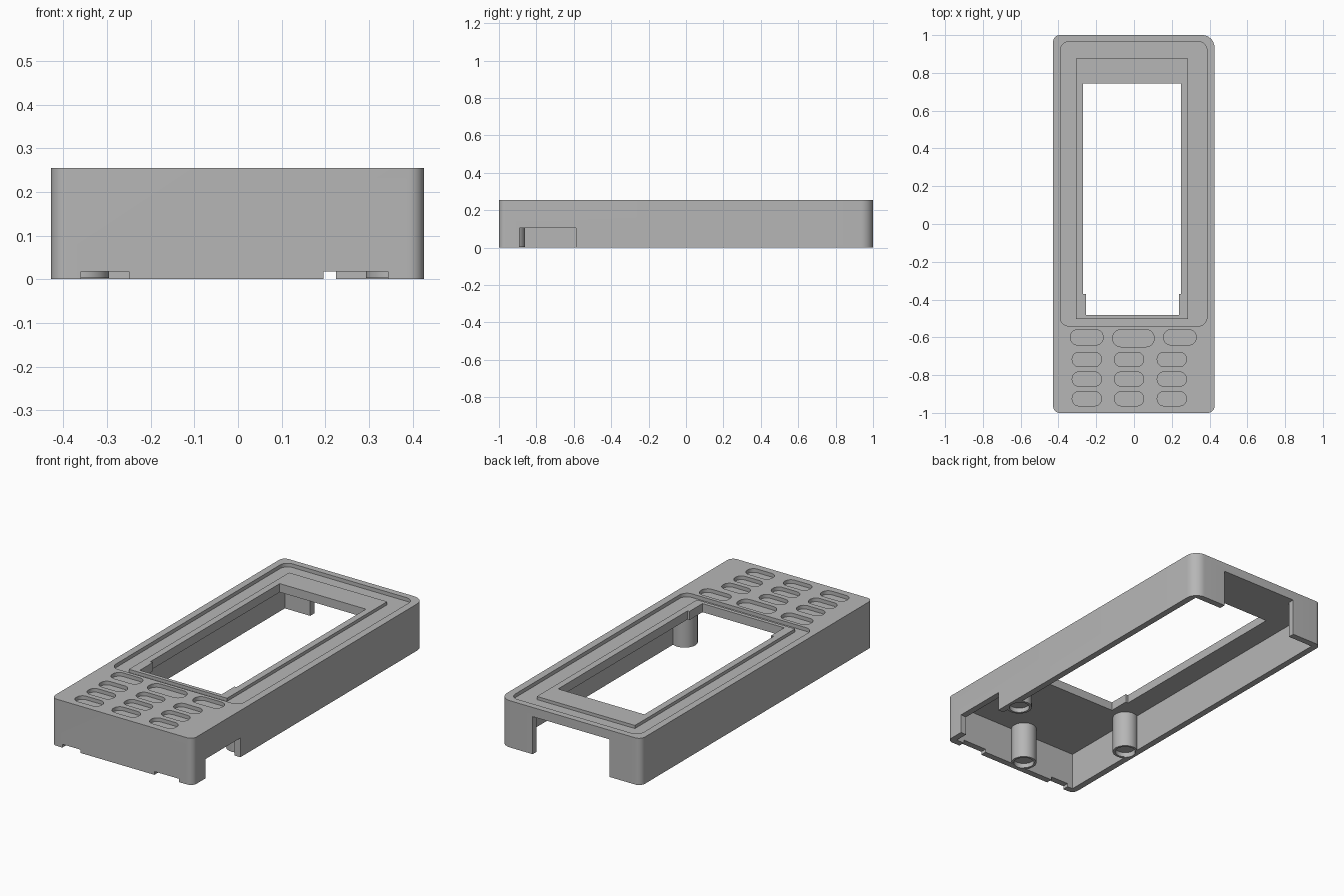
import bpy, bmesh
from math import sin, cos, pi

if "Cube" in bpy.data.objects:
    bpy.data.objects.remove(bpy.data.objects["Cube"], do_unlink=True)

grey = bpy.data.materials.new("plain grey")
grey.use_nodes = True
grey.diffuse_color = (0.47, 0.47, 0.47, 1)
grey.node_tree.nodes["Principled BSDF"].inputs["Base Color"].default_value = grey.diffuse_color


def block(name, x, y, z, r=0.0):
    """Upright prism; r is one radius or four (left-front, right-front, right-back, left-back)."""
    radii = r if isinstance(r, tuple) else (r,) * 4
    corners = [(0, 0), (1, 0), (1, 1), (0, 1)]
    bm = bmesh.new()
    ring = []
    for i, ((cx, cy), rad) in enumerate(zip(corners, radii)):
        px = x[cx] + rad * (1 - 2 * cx)
        py = y[cy] + rad * (1 - 2 * cy)
        steps = 10 if rad else 0
        for s in range(steps + 1):
            a = pi + i * pi / 2 + (s / steps * pi / 2 if steps else 0)
            ring.append(bm.verts.new((px + rad * cos(a), py + rad * sin(a), z[0])))
    bmesh.ops.remove_doubles(bm, verts=ring, dist=0.0001)
    base = bm.faces.new([v for v in ring if v.is_valid])
    top = bmesh.ops.extrude_face_region(bm, geom=[base])
    for v in top["geom"]:
        if isinstance(v, bmesh.types.BMVert):
            v.co.z = z[1]
    bmesh.ops.recalc_face_normals(bm, faces=bm.faces)
    mesh = bpy.data.meshes.new(name)
    bm.to_mesh(mesh)
    bm.free()
    mesh.materials.append(grey)
    obj = bpy.data.objects.new(name, mesh)
    bpy.context.collection.objects.link(obj)
    return obj


def rod(name, cx, cy, rad, z):
    """Upright cylinder."""
    bpy.ops.mesh.primitive_cylinder_add(vertices=40, radius=rad, depth=z[1] - z[0],
                                        location=(cx, cy, (z[0] + z[1]) / 2))
    obj = bpy.context.object
    obj.name = name
    obj.data.materials.append(grey)
    return obj


def combine(target, tool, operation="DIFFERENCE"):
    """Apply a boolean and remove the tool object."""
    mod = target.modifiers.new("cut", "BOOLEAN")
    mod.operation = operation
    mod.solver = "EXACT"
    mod.object = tool
    bpy.context.view_layer.objects.active = target
    bpy.ops.object.modifier_apply(modifier=mod.name)
    bpy.data.objects.remove(tool, do_unlink=True)


TOP, ROOF, WALL = 0.255, 0.205, 0.035

# Outer shell, hollow and open underneath
case = block("case", (-0.428, 0.426), (-1, 1), (0, TOP), (0.035, 0.035, 0.065, 0.035))
combine(case, block("hollow", (-0.428 + WALL, 0.426 - WALL), (-1 + WALL, 1 - WALL), (-0.1, ROOF)))

# Screw posts with shallow bores
posts = [(-0.36, -0.5), (0.358, -0.5), (-0.03, -0.925)]
for px, py in posts:
    combine(case, rod("post", px, py, 0.065, (0.003, ROOF + 0.01)), "UNION")
for px, py in posts:
    combine(case, rod("bore", px, py, 0.052, (-0.05, 0.028)))

# Screen bezel: shallow recess, raised frame, stepped window
combine(case, block("recess", (-0.39, 0.386), (-0.54, 0.965), (TOP - 0.02, TOP + 0.1), 0.045))
combine(case, block("screen_frame", (-0.306, 0.286), (-0.503, 0.877), (ROOF + 0.01, TOP - 0.003)), "UNION")
combine(case, block("window", (-0.27, 0.25), (-0.37, 0.745), (0.1, 0.4)))
combine(case, block("window_lower", (-0.255, 0.238), (-0.482, -0.3), (0.1, 0.4)))

# Key pockets
keys = [(-0.25, -0.6, 0.172, 0.08), (-0.003, -0.605, 0.218, 0.09), (0.243, -0.6, 0.172, 0.08)]
keys += [(kx, ky, 0.154, 0.075) for ky in (-0.717, -0.821, -0.925) for kx in (-0.25, -0.026, 0.2)]
for kx, ky, w, h in keys:
    combine(case, block("key_pocket", (kx - w / 2, kx + w / 2), (ky - h / 2, ky + h / 2),
                        (TOP - 0.02, TOP + 0.1), h * 0.46))

# Rear opening, side port and the two front notches
combine(case, block("rear_opening", (-0.24, 0.225), (0.94, 1.1), (-0.1, ROOF)))
combine(case, block("side_port", (0.38, 0.5), (-0.89, -0.588), (-0.1, 0.105)))
for x in ((-0.36, -0.25), (0.196, 0.344)):
    combine(case, block("front_notch", x, (-1.1, -0.96), (-0.1, 0.018)))

# Smooth rounded corners, sharp edges elsewhere
bpy.ops.object.select_all(action="DESELECT")
case.select_set(True)
bpy.context.view_layer.objects.active = case
bpy.ops.object.shade_smooth_by_angle(angle=pi / 6)
